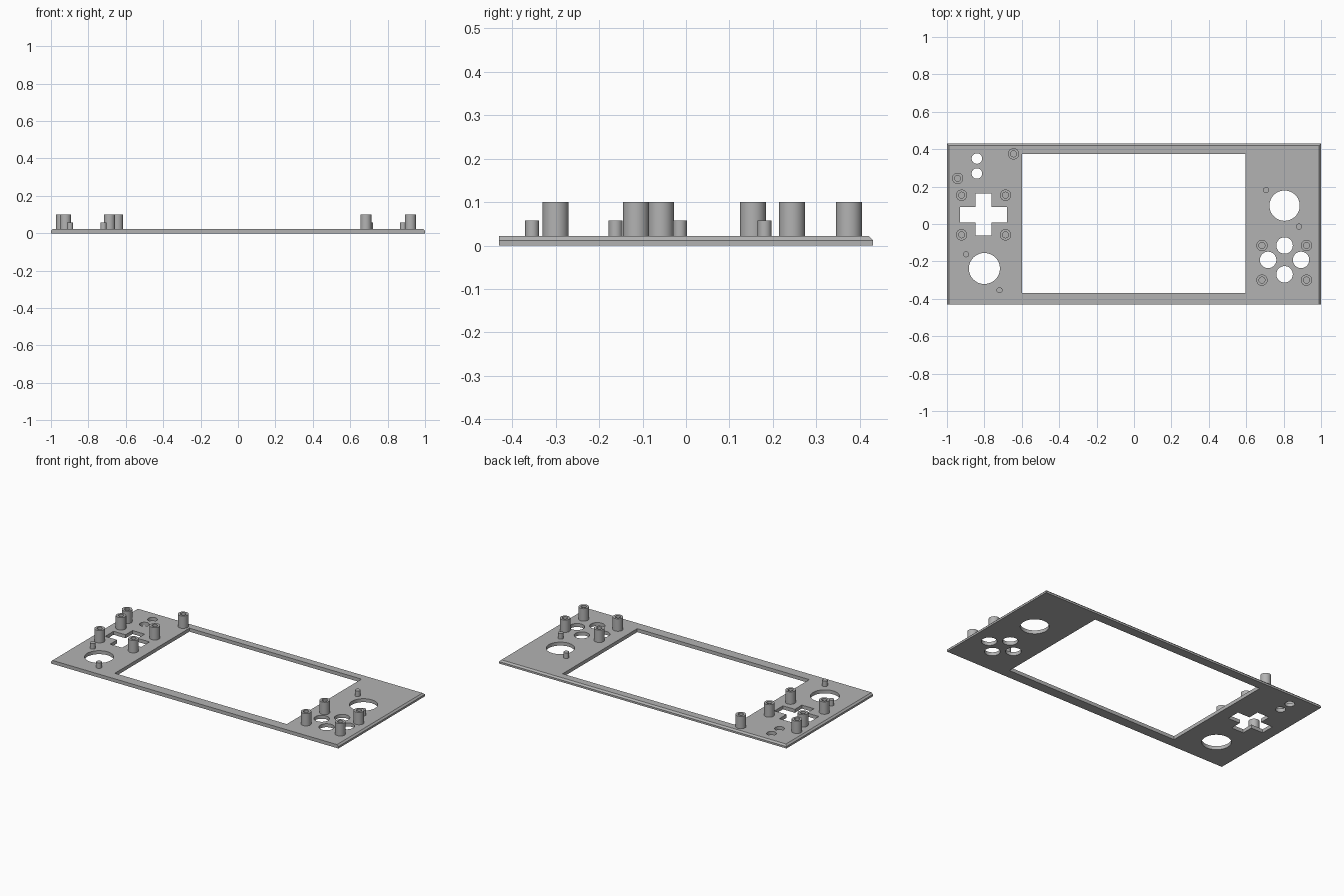
import bpy, bmesh
from math import cos, sin, tau, radians

cube = bpy.data.objects.get("Cube")
if cube:
    bpy.data.objects.remove(cube, do_unlink=True)

grey = bpy.data.materials.new("plain grey")
grey.use_nodes = True
COLOUR = (0.45, 0.45, 0.45, 1)
grey.diffuse_color = COLOUR
grey.node_tree.nodes["Principled BSDF"].inputs["Base Color"].default_value = COLOUR

TOP = 0.022      # upper face of the plate
CHAMFER = 0.01


def finish(name, bm):
    bmesh.ops.recalc_face_normals(bm, faces=bm.faces)
    mesh = bpy.data.meshes.new(name)
    bm.to_mesh(mesh)
    bm.free()
    mesh.materials.append(grey)
    obj = bpy.data.objects.new(name, mesh)
    bpy.context.collection.objects.link(obj)
    return obj


def smooth(obj):
    bpy.ops.object.select_all(action='DESELECT')
    obj.select_set(True)
    bpy.context.view_layer.objects.active = obj
    bpy.ops.object.shade_smooth_by_angle(angle=radians(30))


def prism(bm, points, z0, z1):
    face = bm.faces.new([bm.verts.new((x, y, z0)) for x, y in points])
    top = bmesh.ops.extrude_face_region(bm, geom=[face])["geom"]
    verts = [v for v in top if isinstance(v, bmesh.types.BMVert)]
    bmesh.ops.translate(bm, verts=verts, vec=(0, 0, z1 - z0))


def circle(x, y, r, n=48):
    return [(x + r * cos(tau * i / n), y + r * sin(tau * i / n)) for i in range(n)]


def rect(x0, x1, y0, y1):
    return [(x0, y0), (x1, y0), (x1, y1), (x0, y1)]


def lathe(name, x, y, profile, n=40):
    """Turn (radius, height) points about a vertical axis and cap both ends."""
    bm = bmesh.new()
    rings = [[bm.verts.new((px, py, z)) for px, py in circle(x, y, r, n)]
             for r, z in profile]
    for a, b in zip(rings, rings[1:]):
        for i in range(n):
            j = (i + 1) % n
            bm.faces.new((a[i], a[j], b[j], b[i]))
    bm.faces.new(rings[0])
    bm.faces.new(rings[-1])
    smooth(finish(name, bm))


# Plate, with the upper rim chamfered on the sides and back only
bm = bmesh.new()
prism(bm, rect(-1, 1, -0.43, 0.43), 0, TOP)
rim = [e for e in bm.edges
       if all(v.co.z > TOP / 2 for v in e.verts)
       and not all(v.co.y < 0 for v in e.verts)]
bmesh.ops.bevel(bm, geom=rim, offset=CHAMFER, segments=1, affect='EDGES')
plate = finish("face_plate", bm)

# Openings: screen, direction pad, sticks and buttons
bm = bmesh.new()
openings = [rect(-0.6, 0.597, -0.368, 0.374)]
cx, cy, w, h, a = -0.805, 0.05, 0.125, 0.112, 0.042
quarter = [(w, -a), (w, a), (a, a), (a, h), (-a, h), (-a, a)]
cross = quarter + [(-x, -y) for x, y in quarter]
openings.append([(cx + x, cy + y) for x, y in cross])
openings += [circle(-0.8, -0.238, 0.083), circle(0.805, 0.098, 0.081)]
openings += [circle(-0.84, y, 0.028) for y in (0.35, 0.27)]
for dx, dy in ((0, 0.077), (0, -0.077), (0.088, 0), (-0.088, 0)):
    openings.append(circle(0.805 + dx, -0.192 + dy, 0.044))
for outline in openings:
    prism(bm, outline, -0.1, 0.1)
cutter = finish("opening_cutter", bm)
cutter.hide_render = True

cut = plate.modifiers.new("openings", 'BOOLEAN')
cut.operation = 'DIFFERENCE'
cut.solver = 'EXACT'
cut.object = cutter
bpy.context.view_layer.objects.active = plate
bpy.ops.object.modifier_apply(modifier=cut.name)
bpy.data.objects.remove(cutter, do_unlink=True)
smooth(plate)

# Hollow screw posts
posts = [(-0.644, 0.375), (-0.943, 0.244)]
posts += [(x, y) for x in (-0.922, -0.687) for y in (0.154, -0.058)]
posts += [(x, y) for x in (0.684, 0.922) for y in (-0.115, -0.3)]
for i, (x, y) in enumerate(posts):
    lathe(f"screw_post_{i + 1}", x, y,
          [(0.03, TOP - 0.004), (0.03, 0.1), (0.016, 0.1), (0.016, TOP + 0.001)])

# Short solid pegs beside the stick openings
pegs = [(-0.898, -0.162), (-0.719, -0.354), (0.706, 0.181), (0.882, -0.014)]
for i, (x, y) in enumerate(pegs):
    lathe(f"locating_peg_{i + 1}", x, y, [(0.016, TOP - 0.004), (0.016, 0.057)])
